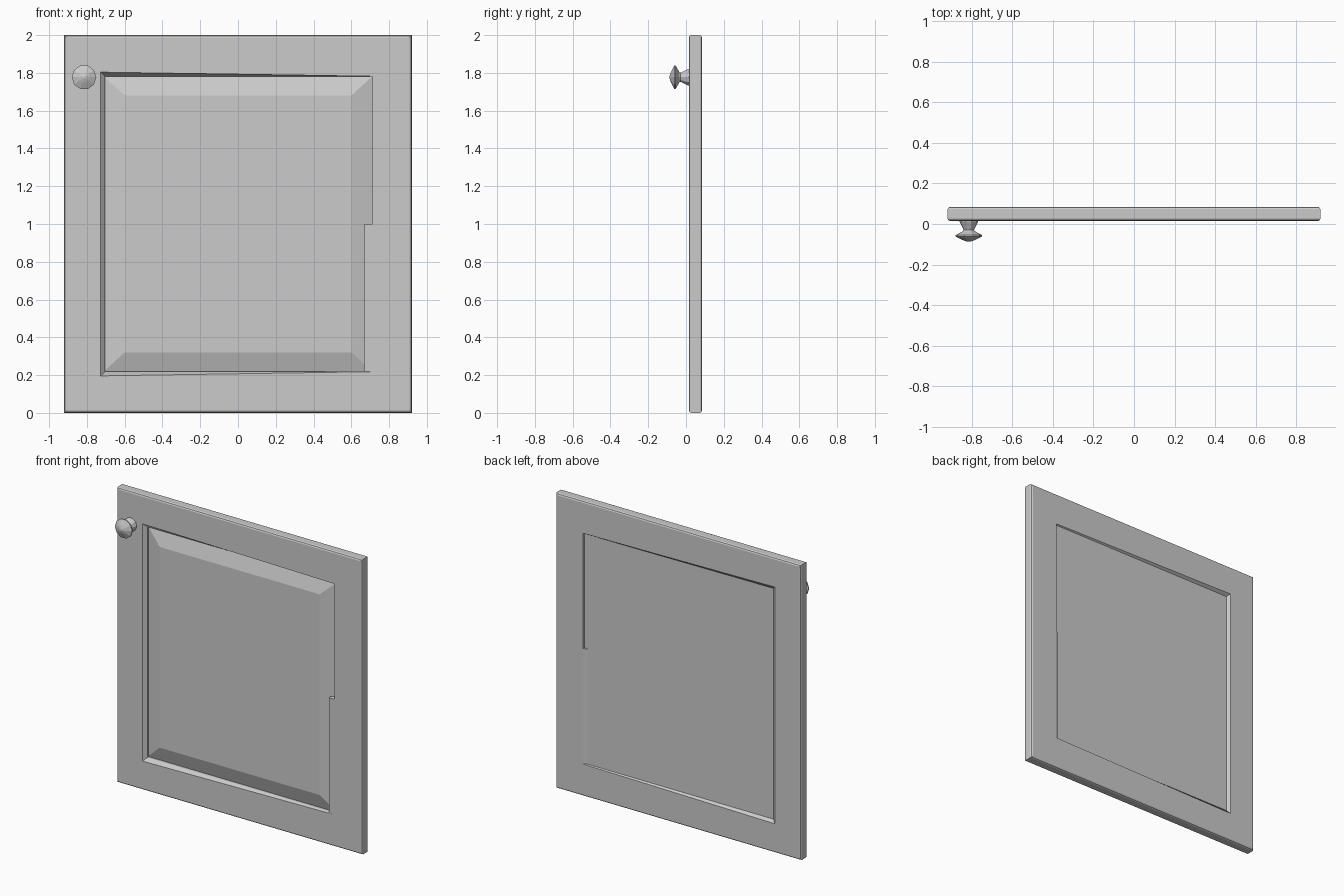
import bpy, bmesh, math

if "Cube" in bpy.data.objects:
    bpy.data.objects.remove(bpy.data.objects["Cube"])

grey = bpy.data.materials.new("plain grey")
grey.use_nodes = True
grey.diffuse_color = (0.6, 0.6, 0.6, 1)
grey.node_tree.nodes["Principled BSDF"].inputs["Base Color"].default_value = (0.6, 0.6, 0.6, 1)


def make(name, loops, closed=False):
    """Skin a row of equal-sided loops; cap the ends unless the row closes on itself."""
    bm = bmesh.new()
    rings = [[bm.verts.new(p) for p in loop] for loop in loops]
    pairs = list(zip(rings, rings[1:]))
    if closed:
        pairs.append((rings[-1], rings[0]))
    else:
        bm.faces.new(rings[0])
        bm.faces.new(rings[-1])
    for a, b in pairs:
        n = len(a)
        for i in range(n):
            j = (i + 1) % n
            bm.faces.new((a[i], a[j], b[j], b[i]))
    bmesh.ops.recalc_face_normals(bm, faces=bm.faces)
    mesh = bpy.data.meshes.new(name)
    bm.to_mesh(mesh)
    bm.free()
    mesh.materials.append(grey)
    obj = bpy.data.objects.new(name, mesh)
    bpy.context.collection.objects.link(obj)
    return obj


def rect(y, half_w, half_h):
    """Upright rectangle centred on the door."""
    return [(sx * half_w, y, 1 + sz * half_h)
            for sx, sz in ((-1, -1), (1, -1), (1, 1), (-1, 1))]


def opening(y, flare):
    """Inner edge of the frame; the flare fades out towards the right stile."""
    left, right, half = -0.705 - flare, 0.712, 0.782
    return [(left, y, 1 - half - flare), (right, y, 1 - half),
            (right, y, 1 + half), (left, y, 1 + half + flare)]


# Frame with eased outer edges and a flared opening
front, back = 0.015, 0.085
outer = [rect(y, 0.92 - inset, 1 - inset) for y, inset in
         ((front, 0.012), (front + 0.004, 0.004), (front + 0.012, 0),
          (back - 0.012, 0), (back - 0.004, 0.004), (back, 0.012))]
inner = [opening(back, 0.02), opening(0.07, 0), opening(0.036, 0), opening(front, 0.022)]
make("door_frame", outer + inner, closed=True)

# Wider lower half of one stile
profile = [(0.712, front), (0.67, front), (0.67, 0.06), (0.712, back)]
make("lower_stile_step", [[(x, y, z) for x, y in profile] for z in (0.218, 1.0)])

# Raised panel with sloping borders
make("raised_panel", [rect(0.018, 0.6, 0.68), rect(0.052, 0.715, 0.785), rect(0.07, 0.715, 0.785)])

# Turned knob
sides = 10
knob_profile = [(0.02, 0.047), (0.01, 0.045), (-0.03, 0.025), (-0.036, 0.03),
                (-0.055, 0.065), (-0.062, 0.065), (-0.08, 0.028), (-0.087, 0.008)]
make("knob", [[(-0.815 + r * math.cos(i * math.tau / sides), y,
                1.777 + r * math.sin(i * math.tau / sides)) for i in range(sides)]
              for y, r in knob_profile])
